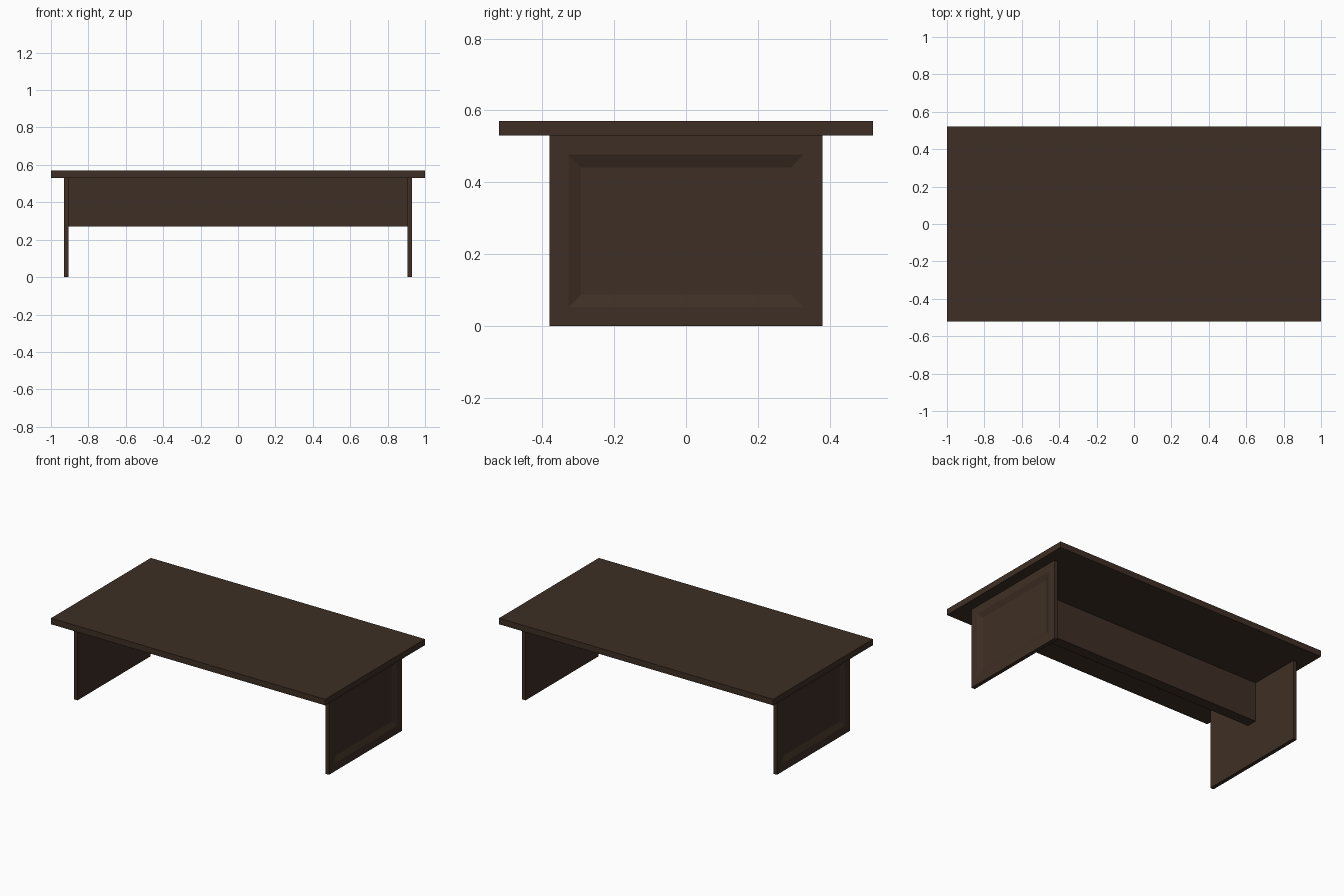
import bpy, bmesh
from mathutils import Vector

if "Cube" in bpy.data.objects:
    bpy.data.objects.remove(bpy.data.objects["Cube"])

wood = bpy.data.materials.new("dark_brown_wood")
wood.diffuse_color = (0.048, 0.028, 0.018, 1)
wood.use_nodes = True
wood.node_tree.nodes["Principled BSDF"].inputs["Base Color"].default_value = wood.diffuse_color


def box(name, lo, hi):
    """Axis-aligned box from its two extreme corners; returns the object."""
    lo, hi = Vector(lo), Vector(hi)
    bm = bmesh.new()
    bmesh.ops.create_cube(bm, size=1)
    for v in bm.verts:
        v.co = Vector([(lo[i] + hi[i]) / 2 + v.co[i] * (hi[i] - lo[i]) for i in range(3)])
    mesh = bpy.data.meshes.new(name)
    bm.to_mesh(mesh)
    bm.free()
    mesh.materials.append(wood)
    obj = bpy.data.objects.new(name, mesh)
    bpy.context.collection.objects.link(obj)
    return obj


def recess_panel(obj, side):
    """Cut a sloped-edge recessed panel into the outer face of a leg."""
    bm = bmesh.new()
    bm.from_mesh(obj.data)
    bm.normal_update()
    outer = max(bm.faces, key=lambda f: f.normal.x * side)
    # flat frame, then sloped border down to the sunken field
    bmesh.ops.inset_region(bm, faces=[outer], thickness=0.075)
    bmesh.ops.inset_region(bm, faces=[outer], thickness=0.05, depth=0)
    for v in outer.verts:
        v.co.x -= side * 0.014
    bm.to_mesh(obj.data)
    bm.free()


# table top
box("table_top", (-1, -0.52, 0.53), (1, 0.52, 0.57))

# slab legs with recessed outer panels
for side, name in ((-1, "left_leg"), (1, "right_leg")):
    xs = sorted((side * 0.905, side * 0.93))
    leg = box(name, (xs[0], -0.38, 0), (xs[1], 0.38, 0.53))
    recess_panel(leg, side)

# central beam joining the legs
box("centre_beam", (-0.905, -0.035, 0.27), (0.905, 0.035, 0.53))
